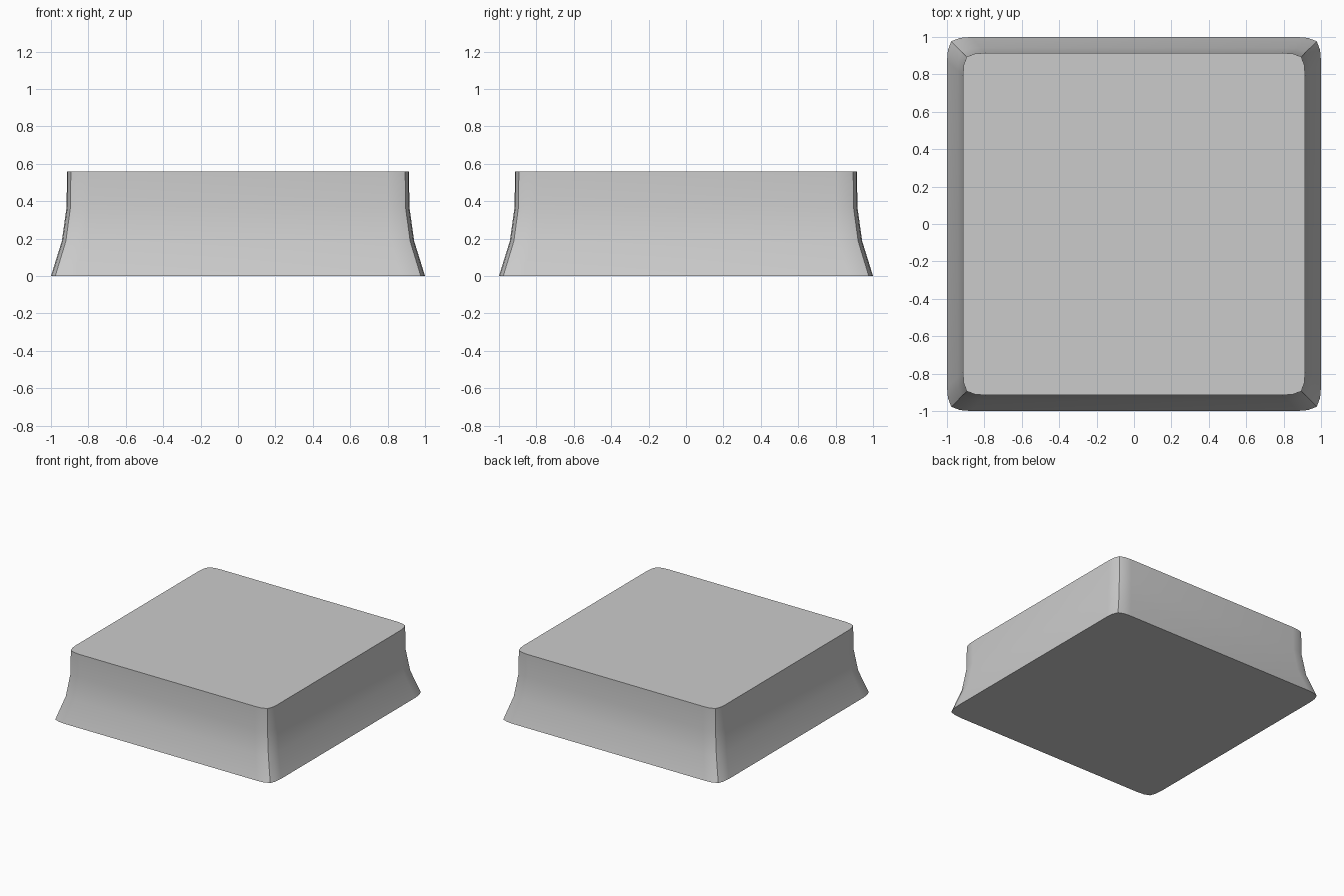
import bpy, bmesh

if "Cube" in bpy.data.objects:
    bpy.data.objects.remove(bpy.data.objects["Cube"])

# Half-width of the flared block at each height
profile = [(0.0, 1.0), (0.186, 0.942), (0.372, 0.916), (0.558, 0.915)]

# One softened corner of the square outline, then turned four times
corner = [(1.0, 0.87), (0.995, 0.93), (0.977, 0.977), (0.93, 0.995), (0.87, 1.0)]
outline = []
for turn in range(4):
    outline += corner
    corner = [(-y, x) for x, y in corner]

# Loft the outline through the profile and cap both ends
bm = bmesh.new()
rings = [[bm.verts.new((x * s, y * s, z)) for x, y in outline] for z, s in profile]
n = len(outline)
for low, high in zip(rings, rings[1:]):
    for i in range(n):
        j = (i + 1) % n
        bm.faces.new((low[i], low[j], high[j], high[i]))
bm.faces.new(rings[-1])
bm.faces.new(rings[0][::-1])
bmesh.ops.recalc_face_normals(bm, faces=bm.faces)

mesh = bpy.data.meshes.new("flared_block")
bm.to_mesh(mesh)
bm.free()
block = bpy.data.objects.new("flared_block", mesh)
bpy.context.collection.objects.link(block)

# Smooth sides with crisp corner and rim edges
bpy.context.view_layer.objects.active = block
block.select_set(True)
bpy.ops.object.shade_smooth_by_angle(angle=0.6)
